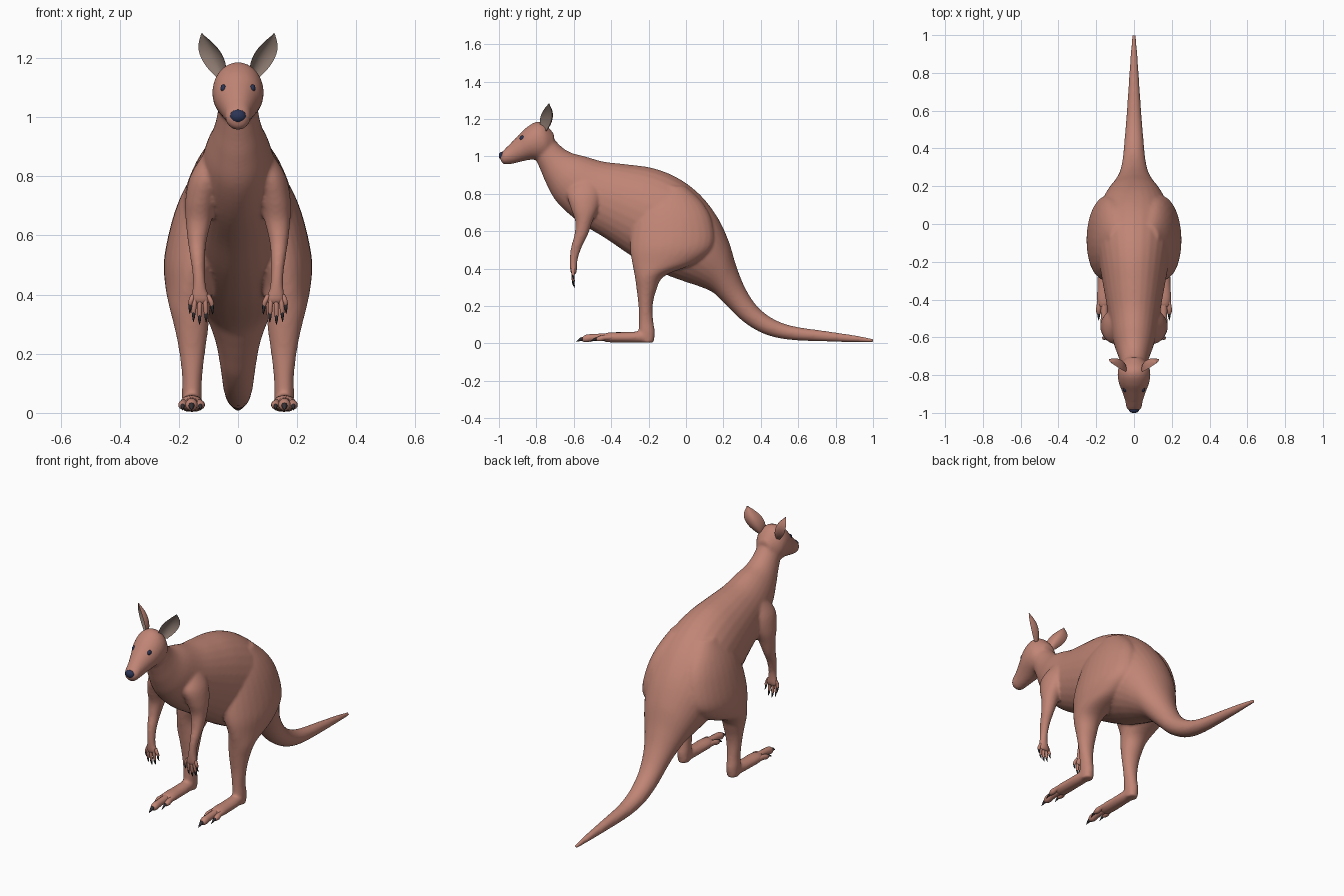
import bpy, bmesh, math
from mathutils import Vector


def material(name, rgb):
    m = bpy.data.materials.new(name)
    m.diffuse_color = (*rgb, 1)
    return m


FUR = material("reddish fur", (0.53, 0.235, 0.18))
EAR = material("grey inner ear", (0.25, 0.185, 0.155))
NAVY = material("dark navy", (0.025, 0.035, 0.09))
CLAW = material("dark claw", (0.035, 0.03, 0.035))


def finish(name, bm, mats):
    bmesh.ops.recalc_face_normals(bm, faces=bm.faces)
    me = bpy.data.meshes.new(name)
    bm.to_mesh(me)
    bm.free()
    for m in mats:
        me.materials.append(m)
    for p in me.polygons:
        p.use_smooth = True
    me.set_sharp_from_angle(angle=math.radians(60))
    ob = bpy.data.objects.new(name, me)
    bpy.context.collection.objects.link(ob)
    return ob


def catmull(rows, sub):
    out = []
    for i in range(len(rows) - 1):
        a, b, c, d = rows[max(i - 1, 0)], rows[i], rows[i + 1], rows[min(i + 2, len(rows) - 1)]
        for k in range(sub):
            t = k / sub
            out.append([0.5 * (2 * q + (r - p) * t + (2 * p - 5 * q + 4 * r - s) * t * t
                               + (3 * q - p - 3 * r + s) * t ** 3) for p, q, r, s in zip(a, b, c, d)])
    return out + [list(rows[-1])]


def loft(bm, rings):
    vs = [[bm.verts.new(p) for p in r] for r in rings]
    n = len(vs[0])
    for a, b in zip(vs, vs[1:]):
        for i in range(n):
            bm.faces.new((a[i], a[(i + 1) % n], b[(i + 1) % n], b[i]))
    bm.faces.new(vs[0])
    bm.faces.new(vs[-1])


# Each row is an elliptical section: y, z of one edge, y, z of the opposite edge, x centre, half width
def profile(bm, rows, side=1, n=28, sub=5):
    rings = []
    for y1, z1, y2, z2, x, w in catmull(rows, sub):
        c = Vector((side * x, (y1 + y2) / 2, (z1 + z2) / 2))
        u, v = Vector((w, 0, 0)), Vector((0, (y1 - y2) / 2, (z1 - z2) / 2))
        rings.append([c + u * math.cos(2 * math.pi * i / n) + v * math.sin(2 * math.pi * i / n)
                      for i in range(n)])
    loft(bm, rings)


# Round tube through rows of x, y, z, radius
def tube(bm, rows, side=1, n=12, sub=4):
    rows = catmull(rows, sub)
    d = (Vector(rows[-1][:3]) - Vector(rows[0][:3])).normalized()
    u = d.orthogonal().normalized()
    v = d.cross(u)
    loft(bm, [[Vector((side * (q := Vector((x, y, z)) + r * (u * math.cos(a) + v * math.sin(a))).x, q.y, q.z))
               for a in [2 * math.pi * i / n for i in range(n)]] for x, y, z, r in rows])


# Horizontal sections for limbs: z, front y, back y, x centre, half width
def limb(bm, rows, side):
    profile(bm, [(f, z, b, z, x, w) for z, f, b, x, w in rows], side)


skin = bmesh.new()
# neck, torso and tail
profile(skin, [
    (-0.74, 1.14, -0.81, 1.00, 0, 0.062), (-0.68, 1.065, -0.775, 0.92, 0, 0.072),
    (-0.62, 1.022, -0.745, 0.85, 0, 0.087), (-0.54, 1.0, -0.69, 0.755, 0, 0.11),
    (-0.44, 0.972, -0.58, 0.655, 0, 0.13), (-0.32, 0.958, -0.42, 0.555, 0, 0.155),
    (-0.18, 0.938, -0.28, 0.46, 0, 0.18), (-0.05, 0.888, -0.13, 0.378, 0, 0.20),
    (0.07, 0.80, -0.02, 0.335, 0, 0.20), (0.165, 0.68, 0.07, 0.305, 0, 0.172),
    (0.227, 0.55, 0.14, 0.275, 0, 0.135), (0.267, 0.42, 0.19, 0.23, 0, 0.10),
    (0.312, 0.305, 0.24, 0.18, 0, 0.075), (0.375, 0.205, 0.315, 0.11, 0, 0.06),
    (0.46, 0.135, 0.42, 0.05, 0, 0.051), (0.57, 0.093, 0.55, 0.02, 0, 0.041),
    (0.75, 0.066, 0.75, 0.010, 0, 0.028), (0.9, 0.044, 0.9, 0.007, 0, 0.018),
    (1.003, 0.025, 1.003, 0.006, 0, 0.010)])
# head
profile(skin, [
    (-0.998, 1.008, -0.988, 0.97, 0, 0.022), (-0.975, 1.033, -0.97, 0.957, 0, 0.04),
    (-0.94, 1.068, -0.93, 0.96, 0, 0.047), (-0.89, 1.118, -0.88, 0.972, 0, 0.064),
    (-0.85, 1.157, -0.83, 0.982, 0, 0.081), (-0.80, 1.185, -0.78, 0.982, 0, 0.087),
    (-0.755, 1.175, -0.74, 0.99, 0, 0.076), (-0.705, 1.12, -0.71, 1.02, 0, 0.04)])
for s in (-1, 1):
    # haunch and hind leg
    limb(skin, [
        (0.84, -0.15, 0.0, 0.07, 0.06), (0.75, -0.25, 0.09, 0.10, 0.085),
        (0.65, -0.285, 0.14, 0.12, 0.103), (0.52, -0.30, 0.145, 0.145, 0.105),
        (0.43, -0.288, 0.05, 0.163, 0.083), (0.36, -0.274, -0.115, 0.163, 0.070),
        (0.28, -0.263, -0.160, 0.157, 0.056), (0.20, -0.254, -0.178, 0.155, 0.043),
        (0.12, -0.252, -0.175, 0.155, 0.034), (0.06, -0.252, -0.166, 0.156, 0.034),
        (0.004, -0.24, -0.172, 0.156, 0.030)], s)
    # foot
    profile(skin, [
        (-0.18, 0.06, -0.18, 0.003, 0.156, 0.028), (-0.25, 0.064, -0.25, 0.003, 0.156, 0.035),
        (-0.33, 0.061, -0.33, 0.004, 0.157, 0.038), (-0.40, 0.06, -0.40, 0.005, 0.157, 0.04),
        (-0.44, 0.054, -0.44, 0.008, 0.157, 0.03)], s)
    # shoulder, arm and palm
    limb(skin, [
        (0.87, -0.60, -0.46, 0.07, 0.05), (0.80, -0.635, -0.45, 0.10, 0.062),
        (0.72, -0.615, -0.47, 0.124, 0.054), (0.65, -0.592, -0.50, 0.133, 0.044),
        (0.58, -0.597, -0.525, 0.138, 0.032), (0.52, -0.614, -0.555, 0.136, 0.025),
        (0.46, -0.622, -0.576, 0.132, 0.021), (0.42, -0.622, -0.582, 0.130, 0.024),
        (0.385, -0.618, -0.584, 0.127, 0.034), (0.368, -0.612, -0.589, 0.126, 0.03)], s)
body = finish("body", skin, [FUR])
mod = body.modifiers.new("blend", 'REMESH')
mod.mode = 'VOXEL'
mod.voxel_size = 0.008
mod.use_smooth_shade = True
mod = body.modifiers.new("soften", 'SMOOTH')
mod.factor = 0.5
mod.iterations = 8

# fingers and toes, with their claws
fingers, toes, claws = bmesh.new(), bmesh.new(), bmesh.new()
for s in (-1, 1):
    for x0, x1, z1 in ((0.150, 0.162, 0.365), (0.141, 0.150, 0.338), (0.128, 0.130, 0.328),
                       (0.115, 0.108, 0.335), (0.104, 0.087, 0.362)):
        xm, zm = (x0 + x1) / 2 + (x1 - x0) * 0.2, (0.395 + z1) / 2
        tube(fingers, [(x0, -0.602, 0.40, 0.009), (xm, -0.605, zm, 0.0085),
                       (x1, -0.602, z1, 0.007), (x1, -0.602, z1 - 0.006, 0.003)], s)
        tube(claws, [(x1, -0.604, z1 + 0.006, 0.006), (x1, -0.602, z1 - 0.012, 0.005),
                     (x1 + (x1 - x0) * 0.1, -0.595, z1 - 0.03, 0.0008)], s, 8)
    for x0, x1, y0, y1, r in ((0.157, 0.157, -0.39, -0.55, 0.022),
                              (0.178, 0.187, -0.35, -0.475, 0.016),
                              (0.136, 0.127, -0.35, -0.475, 0.016)):
        ym = y0 + (y1 - y0) * 0.6
        xm = x0 + (x1 - x0) * 0.6
        tube(toes, [(x0, y0, 0.034, r), (xm, ym, 0.032, r * 0.88), (x1, y1 + 0.02, 0.027, r * 0.95),
                    (x1, y1, 0.023, r * 0.65), (x1, y1 - 0.006, 0.021, r * 0.2)], s)
        tube(claws, [(x1, y1 + 0.015, 0.027, r * 0.55), (x1, y1 - 0.012, 0.022, r * 0.42),
                     (x1, y1 - 0.036, 0.009, 0.001)], s, 8)
finish("fingers", fingers, [FUR])
finish("toes", toes, [FUR])
finish("claws", claws, [CLAW])

# cupped ears: grey front sheet and furry back sheet meeting at the rim
widths = [(0.020,), (0.035,), (0.045,), (0.049,), (0.047,), (0.038,), (0.022,), (0.003,)]
ws = [w[0] for w in catmull(widths, 3)]
for s, label in ((-1, "left"), (1, "right")):
    bm = bmesh.new()
    base, tip = Vector((0.053, -0.755, 1.135)), Vector((0.118, -0.728, 1.282))
    across, out = Vector((0.77, 0.63, 0)), Vector((0.63, -0.77, 0))
    for sheet in (0, 1):
        grid = []
        for i, w in enumerate(ws):
            c = base.lerp(tip, i / (len(ws) - 1))
            row = []
            for k in range(13):
                t = k / 6 - 1
                dip = (0.45 + 0.2 * sheet) * w * (1 - t * t) + 0.003 * sheet * (1 - t * t)
                p = c + across * (t * w) + out * (0.008 - dip)
                row.append(bm.verts.new((s * p.x, p.y, p.z)))
            grid.append(row)
        for a, b in zip(grid, grid[1:]):
            for k in range(12):
                f = bm.faces.new((a[k], a[k + 1], b[k + 1], b[k]))
                f.material_index = 1 - sheet
    bmesh.ops.remove_doubles(bm, verts=bm.verts, dist=0.0002)
    finish(label + "_ear", bm, [FUR, EAR])


# eyes and nose
def ball(name, loc, scale):
    bm = bmesh.new()
    bmesh.ops.create_uvsphere(bm, u_segments=20, v_segments=12, radius=1)
    for v in bm.verts:
        v.co = Vector(v.co[i] * scale[i] + loc[i] for i in range(3))
    return finish(name, bm, [NAVY])


for s, label in ((-1, "left"), (1, "right")):
    ball(label + "_eye", (s * 0.049, -0.874, 1.097), (0.010, 0.016, 0.014))
ball("nose", (0, -0.983, 1.003), (0.027, 0.018, 0.022))
